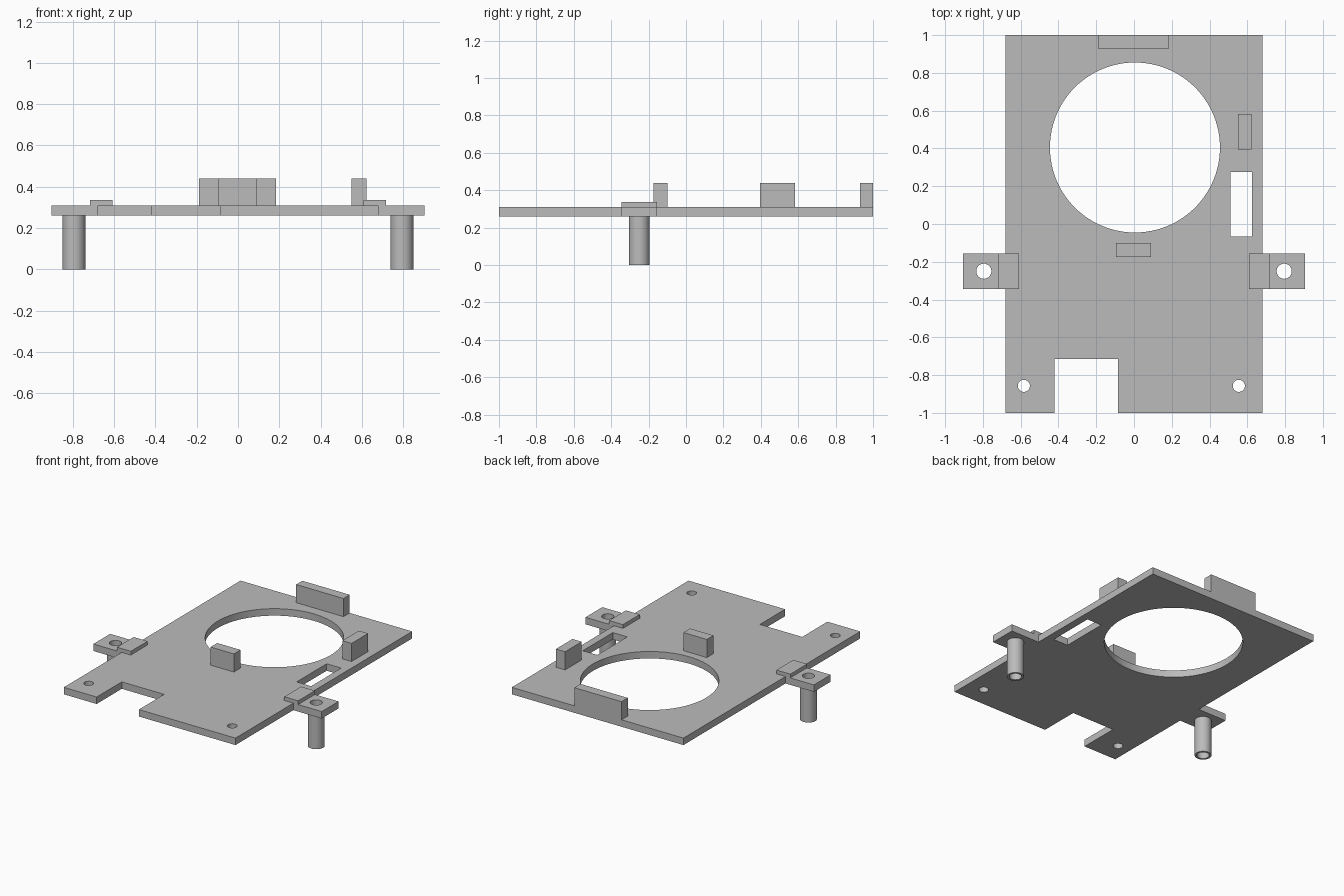
import bpy
import math

cube = bpy.data.objects.get("Cube")
if cube:
    bpy.data.objects.remove(cube, do_unlink=True)

grey = bpy.data.materials.new("light grey plastic")
grey.use_nodes = True
colour = (0.5, 0.5, 0.5, 1)
grey.diffuse_color = colour
grey.node_tree.nodes["Principled BSDF"].inputs["Base Color"].default_value = colour

BASE, TOP = 0.26, 0.31   # underside and top of the plate


def finish(name):
    ob = bpy.context.object
    ob.name = name
    ob.data.materials.append(grey)
    return ob


def box(name, x0, x1, y0, y1, z0, z1):
    bpy.ops.mesh.primitive_cube_add(
        size=1, location=((x0 + x1) / 2, (y0 + y1) / 2, (z0 + z1) / 2))
    bpy.context.object.scale = (x1 - x0, y1 - y0, z1 - z0)
    bpy.ops.object.transform_apply(location=False, rotation=False, scale=True)
    return finish(name)


def cylinder(name, x, y, radius, z0, z1, sides=48):
    bpy.ops.mesh.primitive_cylinder_add(
        vertices=sides, radius=radius, depth=z1 - z0, location=(x, y, (z0 + z1) / 2))
    return finish(name)


def cut(target, cutter):
    mod = target.modifiers.new("cut", "BOOLEAN")
    mod.operation = "DIFFERENCE"
    mod.solver = "EXACT"
    mod.object = cutter
    bpy.ops.object.select_all(action="DESELECT")
    bpy.context.view_layer.objects.active = target
    target.select_set(True)
    bpy.ops.object.modifier_apply(modifier=mod.name)
    bpy.data.objects.remove(cutter, do_unlink=True)


def smooth(ob):
    bpy.ops.object.select_all(action="DESELECT")
    bpy.context.view_layer.objects.active = ob
    ob.select_set(True)
    bpy.ops.object.shade_smooth_by_angle(angle=math.radians(30))


# Base plate with round opening, side slot, front notch and screw holes
plate = box("base_plate", -0.68, 0.68, -1, 1, BASE, TOP)
cut(plate, cylinder("opening_cutter", 0.005, 0.405, 0.45, 0.1, 0.5, 96))
cut(plate, box("slot_cutter", 0.51, 0.625, -0.065, 0.275, 0.1, 0.5))
cut(plate, box("notch_cutter", -0.42, -0.085, -1.2, -0.715, 0.1, 0.5))
for x in (-0.583, 0.555):
    cut(plate, cylinder("screw_hole_cutter", x, -0.857, 0.032, 0.1, 0.5, 32))
smooth(plate)

# Upright stops around the opening
box("back_stop", -0.19, 0.185, 0.93, 1, TOP, 0.44)
box("centre_stop", -0.095, 0.09, -0.175, -0.10, TOP, 0.44)
box("side_stop", 0.55, 0.623, 0.395, 0.583, TOP, 0.44)

# Side ears, each with an overlapping bridge and a hollow leg
for side, s in (("left", 1), ("right", -1)):
    x_in, x_out = sorted((s * 0.68, s * 0.905))
    ear = box(side + "_ear", x_in, x_out, -0.345, -0.155, BASE, TOP)
    b_in, b_out = sorted((s * 0.608, s * 0.718))
    box(side + "_bridge", b_in, b_out, -0.345, -0.155, TOP, 0.337)
    leg = cylinder(side + "_leg", s * 0.795, -0.25, 0.055, 0, BASE)
    for part in (ear, leg):
        cut(part, cylinder("bore_cutter", s * 0.795, -0.25, 0.04, -0.1, 0.5))
        smooth(part)
